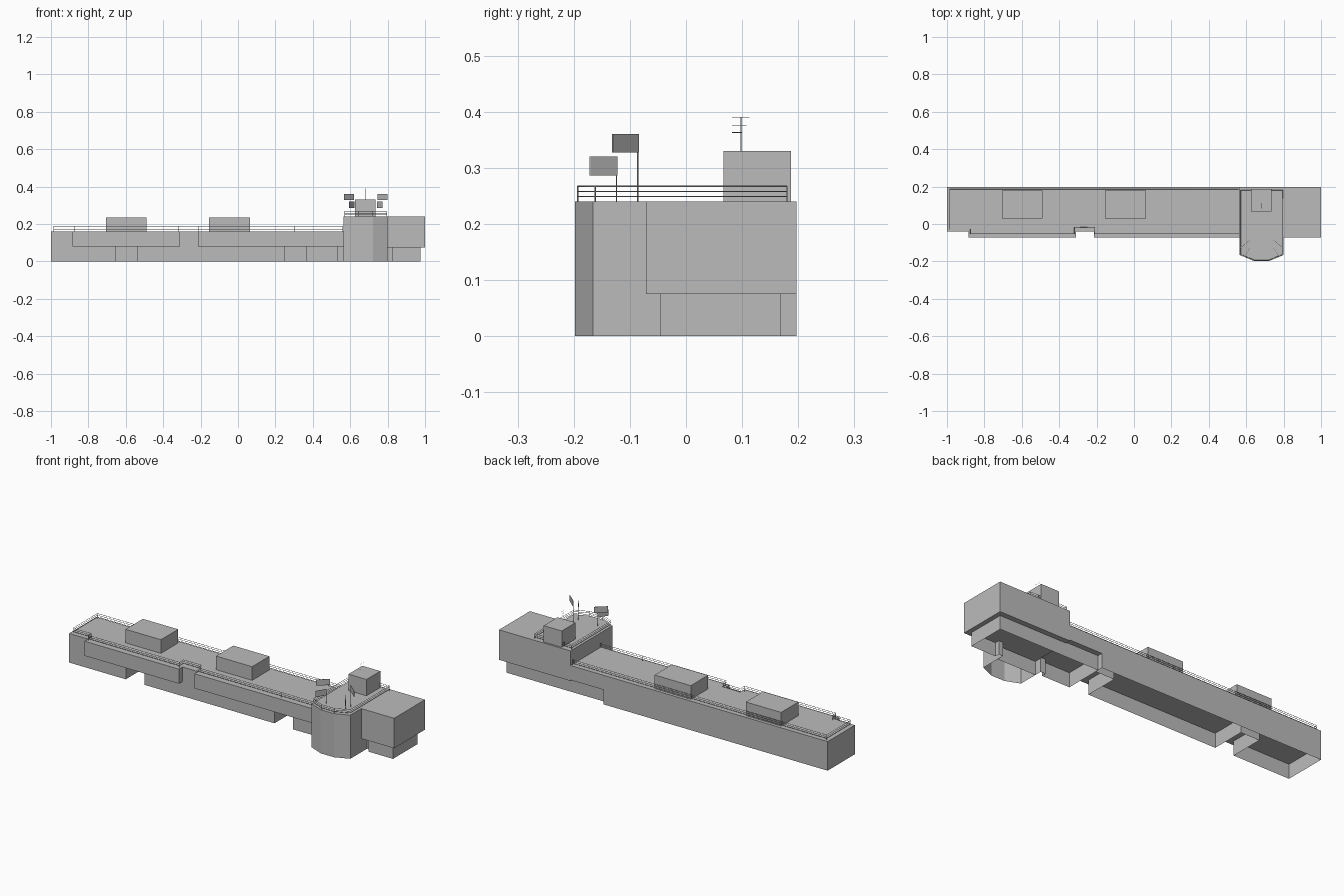
import bpy
import bmesh

cube = bpy.data.objects.get("Cube")
if cube:
    bpy.data.objects.remove(cube, do_unlink=True)

grey = bpy.data.materials.new("concrete_grey")
grey.use_nodes = True
grey.diffuse_color = (0.5, 0.5, 0.5, 1)
grey.node_tree.nodes["Principled BSDF"].inputs["Base Color"].default_value = (0.5, 0.5, 0.5, 1)


def add_object(name, data):
    data.materials.append(grey)
    ob = bpy.data.objects.new(name, data)
    bpy.context.collection.objects.link(ob)
    return ob


def prism(name, outline, low, high, caps=True):
    """Extrude a plan outline; without caps it is a shell of walls."""
    bm = bmesh.new()
    bottom = [bm.verts.new((x, y, low)) for x, y in outline]
    top = [bm.verts.new((x, y, high)) for x, y in outline]
    for i in range(len(outline)):
        j = (i + 1) % len(outline)
        bm.faces.new((bottom[i], bottom[j], top[j], top[i]))
    if caps:
        bm.faces.new(bottom[::-1])
        bm.faces.new(top)
        bmesh.ops.recalc_face_normals(bm, faces=bm.faces)
    mesh = bpy.data.meshes.new(name)
    bm.to_mesh(mesh)
    bm.free()
    return add_object(name, mesh)


def box(name, x0, x1, y0, y1, z0, z1):
    return prism(name, [(x0, y0), (x1, y0), (x1, y1), (x0, y1)], z0, z1)


def bars(name, paths, radius=0.0012, closed=False):
    """Thin square bars along each path."""
    curve = bpy.data.curves.new(name, "CURVE")
    curve.dimensions = "3D"
    curve.bevel_depth = radius
    curve.bevel_resolution = 0
    curve.use_fill_caps = True
    for path in paths:
        spline = curve.splines.new("POLY")
        spline.points.add(len(path) - 1)
        for point, co in zip(spline.points, path):
            point.co = (*co, 1)
        spline.use_cyclic_u = closed and len(path) > 2
    return add_object(name, curve)


def railing(name, path, base, height, closed=False):
    rails = [[(x, y, base + height * k / 3) for x, y in path] for k in (1, 2, 3)]
    posts = [[(x, y, base), (x, y, base + height)] for x, y in path]
    bars(name, rails + posts, closed=closed)


# Ground floor walls, open underneath, with two deep recesses
prism("ground_walls", [
    (-1, 0.197), (-1, -0.04), (-0.655, -0.04), (-0.655, 0.15), (-0.54, 0.15),
    (-0.54, -0.04), (0.25, -0.04), (0.25, 0.15), (0.365, 0.15), (0.365, 0.197),
], 0, 0.08, caps=False)

# Upper floor with overhanging bays and a notch between them
prism("upper_floor", [
    (-1, 0.197), (-1, -0.04), (-0.885, -0.04), (-0.885, -0.071), (-0.31, -0.071),
    (-0.31, -0.04), (-0.215, -0.04), (-0.215, -0.071), (0.565, -0.071), (0.565, 0.197),
], 0.08, 0.16)

# Raised end block above set-back walls
box("end_block", 0.565, 1, -0.071, 0.197, 0.075, 0.24)
prism("end_ground_walls", [
    (0.365, 0.168), (0.365, -0.045), (0.535, -0.045), (0.535, -0.02), (0.565, -0.02),
    (0.565, -0.06), (0.8, -0.06), (0.8, -0.02), (0.825, -0.02), (0.825, -0.045),
    (0.975, -0.045), (0.975, 0.168),
], 0, 0.08, caps=False)

# Faceted front tower
tower = prism("front_tower", [
    (0.565, -0.04), (0.565, -0.166), (0.642, -0.198), (0.722, -0.198),
    (0.8, -0.166), (0.8, -0.04),
], 0, 0.24)
bm = bmesh.new()
bm.from_mesh(tower.data)
open_faces = [f for f in bm.faces
              if f.normal.z < -0.9 or f.normal.y > 0.9]
bmesh.ops.delete(bm, geom=open_faces, context="FACES")
bm.to_mesh(tower.data)
bm.free()

# Roof housings
for name, x0, x1 in (("left_roof_housing", -0.705, -0.49), ("middle_roof_housing", -0.155, 0.065)):
    box(name, x0, x1, 0.03, 0.18, 0.16, 0.235)
box("tower_housing", 0.625, 0.735, 0.067, 0.187, 0.24, 0.33)

# Railings around both decks
railing("main_railing", [
    (0.56, 0.185), (-0.985, 0.185), (-0.985, -0.027), (-0.875, -0.027), (-0.875, -0.052),
    (-0.32, -0.052), (-0.32, -0.017), (-0.21, -0.017), (-0.21, -0.052),
    (0.3, -0.052), (0.56, -0.052),
], 0.16, 0.028)
railing("tower_railing", [
    (0.57, 0.18), (0.57, -0.162), (0.644, -0.193), (0.72, -0.193), (0.795, -0.162), (0.795, 0.18),
], 0.24, 0.027, closed=True)

# Sign plates on poles, mirrored about the tower centre
centre = 0.683
for side, label in ((-1, "right"), (1, "left")):
    for level, inner, outer, yi, yo, z0, z1 in (
            ("upper", 0.063, 0.116, -0.086, -0.132, 0.327, 0.36),
            ("lower", 0.06, 0.09, -0.124, -0.172, 0.286, 0.32)):
        a, b = centre + side * inner, centre + side * outer
        prism(f"{label}_{level}_plate",
              [(a, yi), (b, yo), (b, yo + 0.002), (a, yi + 0.002)], z0, z1)
        bars(f"{label}_{level}_pole", [[(a, yi, 0.24), (a, yi, z1)]], 0.001)

# Aerial on the tower housing
rods = [[(centre, 0.082, z), (centre, end, z)] for z, end in ((0.363, 0.1), (0.376, 0.108), (0.39, 0.113))]
bars("aerial", rods + [[(centre, 0.098, 0.33), (centre, 0.098, 0.39)]], 0.0006)
